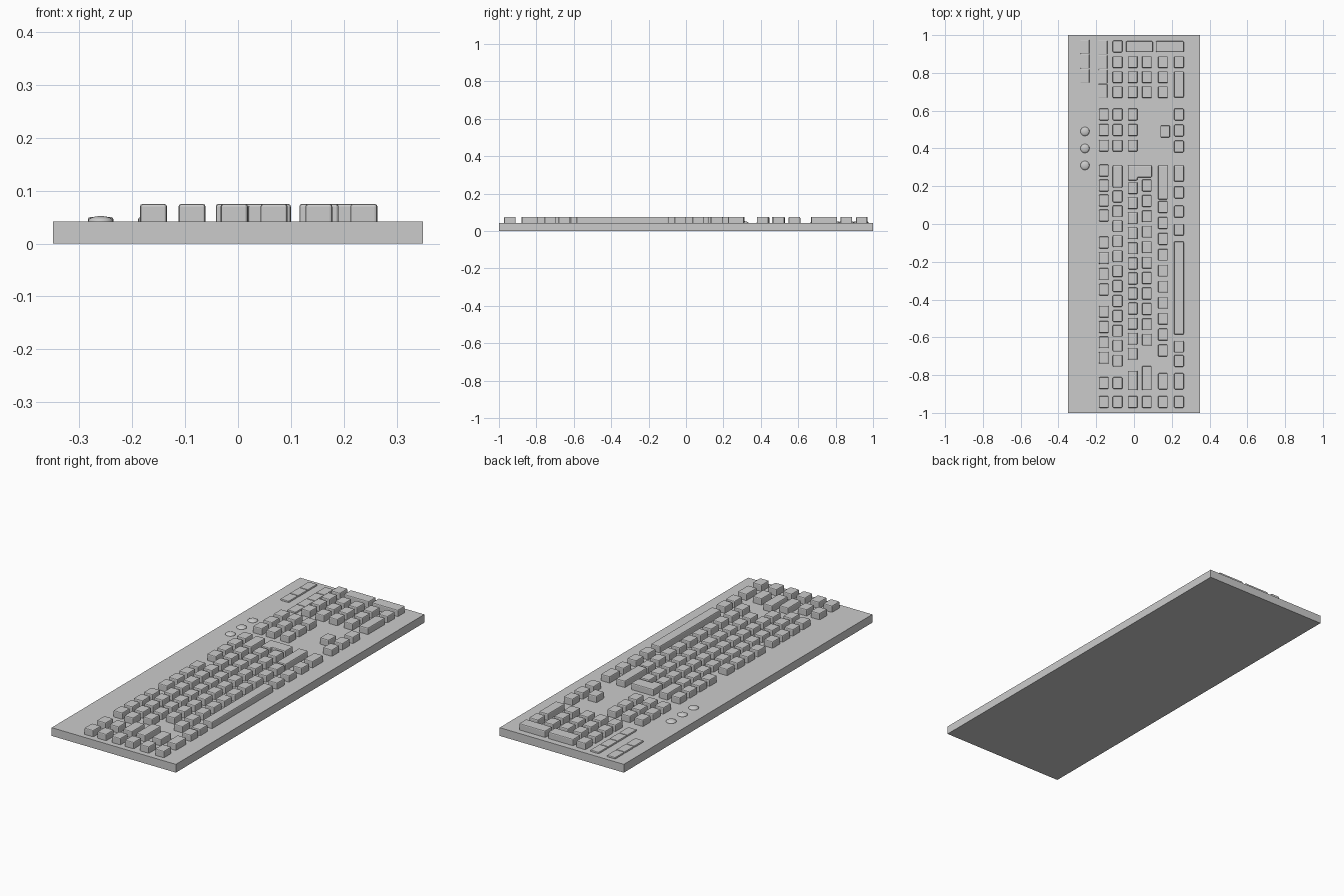
import bpy, bmesh, math
from mathutils import Matrix, Vector

cube = bpy.data.objects.get("Cube")
if cube:
    bpy.data.objects.remove(cube, do_unlink=True)

mat = bpy.data.materials.new("grey plastic")
mat.use_nodes = True
GREY = (0.6, 0.6, 0.6, 1)
mat.diffuse_color = GREY
mat.node_tree.nodes["Principled BSDF"].inputs["Base Color"].default_value = GREY

DECK, TOP = 0.042, 0.075
SINK = 0.01
KEY_W, KEY_L = 0.051, 0.062


def finish(name, bm, bevel=0):
    mesh = bpy.data.meshes.new(name)
    bm.to_mesh(mesh)
    bm.free()
    mesh.materials.append(mat)
    ob = bpy.data.objects.new(name, mesh)
    bpy.context.collection.objects.link(ob)
    if bevel:
        mod = ob.modifiers.new("rounded edges", 'BEVEL')
        mod.width, mod.segments = bevel, 2
    return ob


def add_box(bm, x0, x1, y0, y1, z0, z1):
    size = Matrix.Diagonal((x1 - x0, y1 - y0, z1 - z0, 1))
    mid = Matrix.Translation(((x0 + x1) / 2, (y0 + y1) / 2, (z0 + z1) / 2))
    bmesh.ops.create_cube(bm, size=1, matrix=mid @ size)


def key_row(name, x, singles, longs=()):
    """Row of keys: centres of ordinary keys, and (start, end) of long ones."""
    bm = bmesh.new()
    spans = [(y - KEY_L / 2, y + KEY_L / 2) for y in singles] + list(longs)
    for y0, y1 in spans:
        add_box(bm, x - KEY_W / 2, x + KEY_W / 2, y0, y1, DECK - SINK, TOP)
    return finish(name, bm, 0.005)


def run(first, last, count):
    return [first + (last - first) * i / (count - 1) for i in range(count)]


# Case
bm = bmesh.new()
add_box(bm, -0.35, 0.35, -1, 1, 0, DECK)
finish("case", bm)

# Main block rows, from the back of the keyboard to the space bar
ROWS = [-0.16, -0.087, -0.007, 0.068, 0.153, 0.238]
key_row("function_row", ROWS[0],
        run(0.283, 0.045, 4) + run(-0.098, -0.347, 4) + run(-0.464, -0.708, 4) + [-0.842])
key_row("number_row", ROWS[1], run(0.146, -0.724, 12) + [-0.842], [(0.193, 0.31)])
key_row("upper_letter_row", ROWS[2], run(0.19, -0.687, 12), [(-0.88, -0.777)])
key_row("home_letter_row", ROWS[3], run(0.204, -0.613, 11), [(-0.88, -0.752)])
key_row("lower_letter_row", ROWS[4], run(0.09, -0.67, 10), [(-0.875, -0.79), (0.13, 0.31)])
key_row("space_row", ROWS[5], [0.167, 0.066, -0.03, -0.65, -0.725],
        [(0.225, 0.31), (-0.585, -0.093), (-0.875, -0.79)])

# Corner-shaped enter key
bm = bmesh.new()
outline = [(-0.033, 0.231), (0.018, 0.231), (0.018, 0.247),
           (0.094, 0.247), (0.094, 0.31), (-0.033, 0.31)]
face = bm.faces.new([bm.verts.new((x, y, DECK - SINK)) for x, y in outline])
grown = bmesh.ops.extrude_face_region(bm, geom=[face])
bmesh.ops.translate(bm, vec=(0, 0, TOP - DECK + SINK),
                    verts=[v for v in grown["geom"] if isinstance(v, bmesh.types.BMVert)])
bmesh.ops.recalc_face_normals(bm, faces=bm.faces)
finish("enter_key", bm, 0.005)

# Extra key at the end of every row
for i, x in enumerate(ROWS):
    key_row(f"end_key_{i + 1}", x, [-0.942])

# Navigation block and arrows
for i, x in enumerate(ROWS[:3]):
    key_row(f"navigation_row_{i + 1}", x, run(0.58, 0.415, 3))
key_row("arrow_row", ROWS[5], run(0.58, 0.41, 3))
key_row("up_arrow", 0.165, [0.49])

# Number pad
PAD = run(0.857, 0.698, 3)
key_row("pad_row_1", ROWS[1], PAD + [0.94])
for i, x in enumerate(ROWS[2:5]):
    key_row(f"pad_row_{i + 2}", x, PAD)
key_row("pad_row_5", ROWS[5], PAD[:1], [(0.67, 0.808)])
bm = bmesh.new()
for x0, x1 in ((-0.042, 0.1), (0.116, 0.264)):
    add_box(bm, x0, x1, 0.91, 0.968, DECK - SINK, TOP)
finish("pad_tall_keys", bm, 0.005)

# Low media buttons in two strips
for name, x, start, count in (("rear_media_buttons", -0.26, 0.745, 3),
                              ("front_media_buttons", -0.165, 0.665, 4)):
    bm = bmesh.new()
    for i in range(count):
        y = start + i * 0.077
        add_box(bm, x - 0.024, x + 0.024, y + 0.001, y + 0.076, DECK - SINK, 0.05)
    finish(name, bm, 0.004)

# Indicator lamps: shallow domes
for i, y in enumerate((0.31, 0.4, 0.49)):
    bm = bmesh.new()
    bmesh.ops.create_uvsphere(bm, u_segments=24, v_segments=12, radius=1,
                              matrix=Matrix.Translation((-0.26, y, DECK))
                              @ Matrix.Diagonal((0.024, 0.024, 0.01, 1)))
    bmesh.ops.bisect_plane(bm, geom=bm.verts[:] + bm.edges[:] + bm.faces[:],
                           plane_co=(0, 0, DECK - 0.001), plane_no=(0, 0, 1), clear_inner=True)
    for f in bm.faces:
        f.smooth = True
    finish(f"indicator_lamp_{i + 1}", bm)
